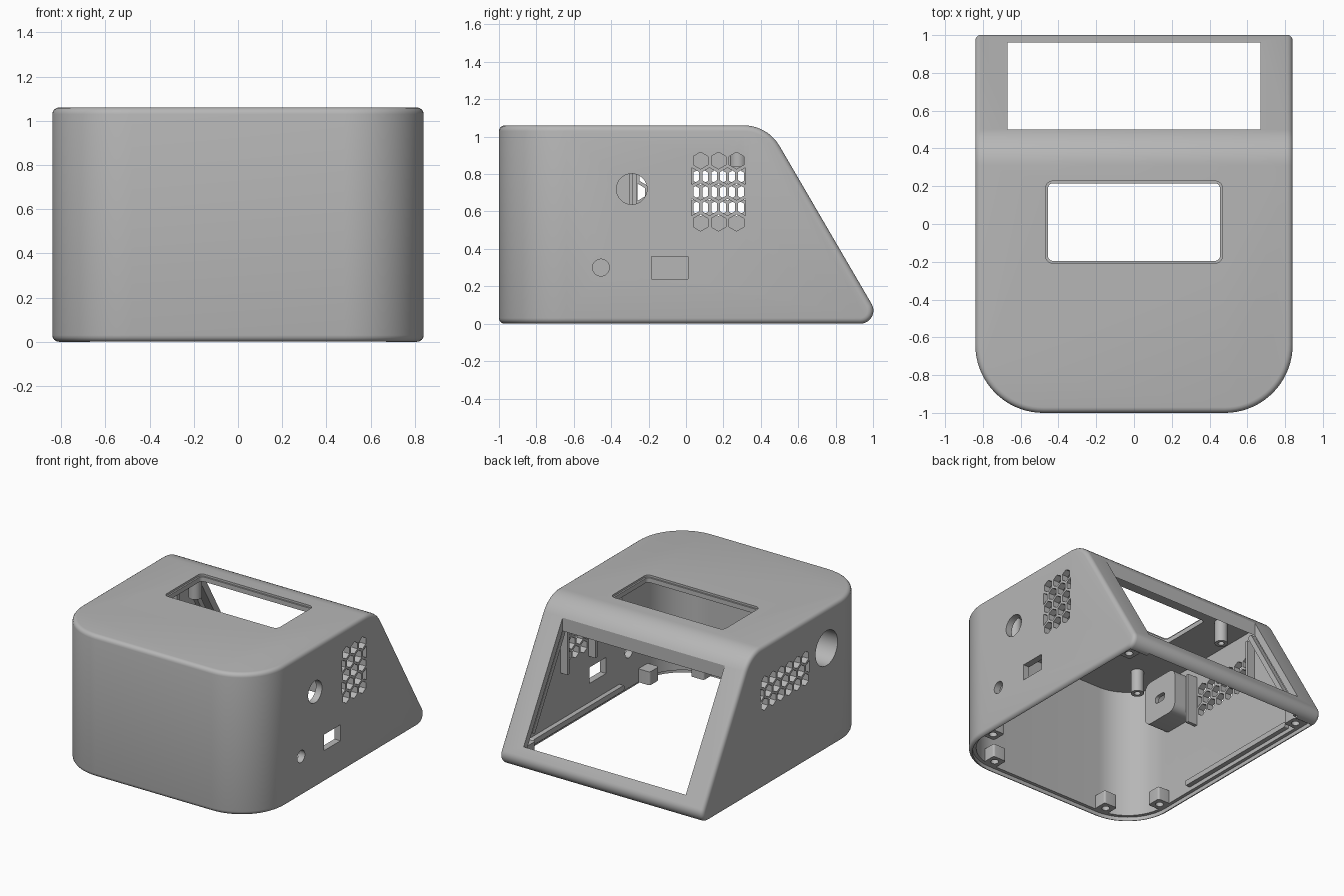
import bpy, bmesh, math
from mathutils import Vector

cube = bpy.data.objects.get("Cube")
if cube:
    bpy.data.objects.remove(cube, do_unlink=True)

grey = bpy.data.materials.new("plain grey")
grey.use_nodes = True
GREY = (0.47, 0.47, 0.47, 1)
grey.diffuse_color = GREY
grey.node_tree.nodes["Principled BSDF"].inputs["Base Color"].default_value = GREY

HALF, HEIGHT, WALL = 0.84, 1.06, 0.05


def rounded(points, radii, steps=10):
    """Polygon with each corner replaced by an arc of the given radius."""
    out = []
    for i, (p, r) in enumerate(zip(points, radii)):
        p = Vector(p)
        a = (Vector(points[i - 1]) - p).normalized()
        b = (Vector(points[(i + 1) % len(points)]) - p).normalized()
        if r == 0:
            out.append(tuple(p))
            continue
        half = a.angle(b) / 2
        centre = p + (a + b).normalized() * r / math.sin(half)
        start = p + a * r / math.tan(half) - centre
        end = p + b * r / math.tan(half) - centre
        sweep = start.angle(end)
        for k in range(steps + 1):
            t = k / steps
            v = (start * math.sin((1 - t) * sweep) + end * math.sin(t * sweep)) / math.sin(sweep)
            out.append(tuple(centre + v))
    return out


def rect(a0, a1, b0, b1, r=0):
    return rounded([(a0, b0), (a1, b0), (a1, b1), (a0, b1)], [r] * 4, 6)


def disc(a, b, r, n=32, turn=0.0):
    return [(a + r * math.cos(turn + math.tau * k / n), b + r * math.sin(turn + math.tau * k / n))
            for k in range(n)]


def add_prism(bm, pts, axis, lo, hi):
    place = (lambda p: (lo, p[0], p[1])) if axis == "x" else (lambda p: (p[0], p[1], lo))
    face = bm.faces.new([bm.verts.new(place(p)) for p in pts])
    ext = bmesh.ops.extrude_face_region(bm, geom=[face])
    move = Vector((hi - lo, 0, 0)) if axis == "x" else Vector((0, 0, hi - lo))
    bmesh.ops.translate(bm, vec=move, verts=[g for g in ext["geom"] if isinstance(g, bmesh.types.BMVert)])


def finish(name, bm):
    bmesh.ops.recalc_face_normals(bm, faces=bm.faces[:])
    mesh = bpy.data.meshes.new(name)
    bm.to_mesh(mesh)
    bm.free()
    mesh.materials.append(grey)
    obj = bpy.data.objects.new(name, mesh)
    bpy.context.scene.collection.objects.link(obj)
    return obj


def solid(name, prisms):
    bm = bmesh.new()
    for prism in prisms:
        add_prism(bm, *prism)
    return finish(name, bm)


def cut(obj, cutter):
    mod = obj.modifiers.new("cut", "BOOLEAN")
    mod.operation, mod.solver, mod.object = "DIFFERENCE", "EXACT", cutter
    bpy.context.view_layer.objects.active = obj
    bpy.ops.object.modifier_apply(modifier=mod.name)
    bpy.data.objects.remove(cutter, do_unlink=True)


def body(name, profile, half, radius, rim):
    """Side profile extruded across, with round front corners and a soft rim."""
    bm = bmesh.new()
    add_prism(bm, profile, "x", -half, half)
    front = min(v.co.y for v in bm.verts)
    corners = [e for e in bm.edges if abs(e.verts[0].co.x - e.verts[1].co.x) < 1e-4
               and all(abs(v.co.y - front) < 1e-4 for v in e.verts)]
    bmesh.ops.bevel(bm, geom=corners, offset=radius, segments=18, profile=0.5, affect="EDGES")
    bmesh.ops.recalc_face_normals(bm, faces=bm.faces[:])
    if rim:
        sharp = [e for e in bm.edges if e.calc_face_angle(0) > math.radians(40)]
        bmesh.ops.bevel(bm, geom=sharp, offset=rim, segments=4, profile=0.5, affect="EDGES")
    return finish(name, bm)


# Outer housing and its hollow
outer = rounded([(-1, 0), (1.054, 0), (0.436, HEIGHT), (-1, HEIGHT)], [0, 0.07, 0.22, 0])
shell = body("housing", outer, HALF, 0.36, 0.03)
inner = rounded([(-1 + WALL, -0.1), (0.91, -0.1), (0.91, 0.15), (0.407, HEIGHT - WALL),
                 (-1 + WALL, HEIGHT - WALL)], [0, 0, 0, 0.17, 0])
cut(shell, body("hollow", inner, HALF - WALL, 0.31, 0))

# Stepped lip around the open bottom
cut(shell, body("lip", rect(-0.975, 0.935, -0.1, 0.03), HALF - 0.025, 0.335, 0))

# Sloping rear opening and display window with a shallow recess
cut(shell, solid("rear_cut", [(rect(-0.67, 0.67, 0.5, 0.96), "z", -0.2, 1.3)]))
cut(shell, solid("window_cut", [(rect(-0.455, 0.455, -0.195, 0.215, 0.025), "z", 0.9, 1.2)]))
cut(shell, solid("recess_cut", [(rect(-0.467, 0.467, -0.207, 0.227, 0.035), "z", HEIGHT - 0.015, 1.2)]))


def hex_rows(y0, columns, z0, rows, lo, hi):
    """Honeycomb whose odd rows are shifted and trimmed to halves at the ends."""
    step = 0.096
    for row in range(rows):
        odd = row % 2
        for col in range(columns + odd):
            pts = disc(y0 + (col - odd / 2) * step, z0 + row * 0.083, 0.045, 6, math.pi / 6)
            low, high = y0 - step / 2 - 0.005, y0 + (columns - 0.5) * step + 0.005
            yield ([p for p in pts if low <= p[0] <= high], "x", lo, hi)


# Vents, ports and sockets in the two side walls
ports = list(hex_rows(0.078, 3, 0.54, 5, 0.7, 0.9))
ports += list(hex_rows(-0.21, 6, 0.62, 3, -0.9, -0.7))
ports += [(disc(-0.29, 0.72, 0.082), "x", 0.7, 0.9),
          (disc(-0.455, 0.3, 0.045), "x", 0.7, 0.9),
          (rect(-0.185, 0.01, 0.24, 0.36), "x", 0.7, 0.9),
          (disc(-0.46, 0.76, 0.13), "x", -0.9, -0.7)]
cut(shell, solid("port_cut", ports))

# Screw bosses along the bottom rim, and posts under the top
spots = [(s * x, y) for s in (-1, 1) for x, y in ((0.75, -0.62), (0.5, -0.9), (0.75, 0.84))]
bosses = solid("screw_bosses", [(rect(x - 0.055, x + 0.055, y - 0.055, y + 0.055, 0.015), "z", 0.03, 0.13)
                                for x, y in spots])
cut(bosses, solid("boss_holes", [(disc(x, y, 0.028, 16), "z", 0, 0.1) for x, y in spots]))
spots = [(s * 0.55, y) for s in (-1, 1) for y in (-0.62, 0.28)]
posts = solid("display_posts", [(disc(x, y, 0.045, 24), "z", 0.84, 1.02) for x, y in spots])
cut(posts, solid("post_holes", [(disc(x, y, 0.022, 16), "z", 0.8, 0.95) for x, y in spots]))

# Socket cup behind the large hole in one wall
cup = solid("socket_cup", [(rect(-0.62, -0.3, 0.6, 0.93, 0.06), "x", -0.8, -0.62)])
cut(cup, solid("cup_hole", [(disc(-0.46, 0.76, 0.13), "x", -0.82, -0.65)]))
cut(cup, solid("cup_slot", [(rect(-0.51, -0.41, 0.73, 0.79, 0.025), "x", -0.7, -0.5)]))

# Frames beside the vents and long rails near the floor
solid("vent_frames", [
    (rect(-0.29, -0.265, 0.52, 0.9), "x", -0.8, -0.71),
    (rect(0.325, 0.35, 0.52, 0.9), "x", -0.8, -0.73),
    (rect(0.0, 0.025, 0.45, 0.96), "x", 0.73, 0.8),
    (rect(0.33, 0.355, 0.45, 0.93), "x", 0.73, 0.8)])
solid("floor_rails", [(rect(-0.35, 0.72, 0.06, 0.1, 0.01), "x", *sorted((s * 0.8, s * 0.755)))
                      for s in (-1, 1)])

# Rails following the slope beside the rear opening
strip = [(0.40, 0.88), (0.43, 0.9), (0.83, 0.21), (0.8, 0.19)]
solid("slope_rails", [(rounded(strip, [0.01] * 4, 4), "x", *sorted((s * 0.69, s * 0.73))) for s in (-1, 1)])

# Smooth rounded surfaces, keep real edges sharp
bpy.ops.object.select_all(action="DESELECT")
for obj in bpy.context.scene.objects:
    if obj.type == "MESH":
        obj.select_set(True)
        bpy.context.view_layer.objects.active = obj
bpy.ops.object.shade_smooth_by_angle(angle=math.radians(30))
